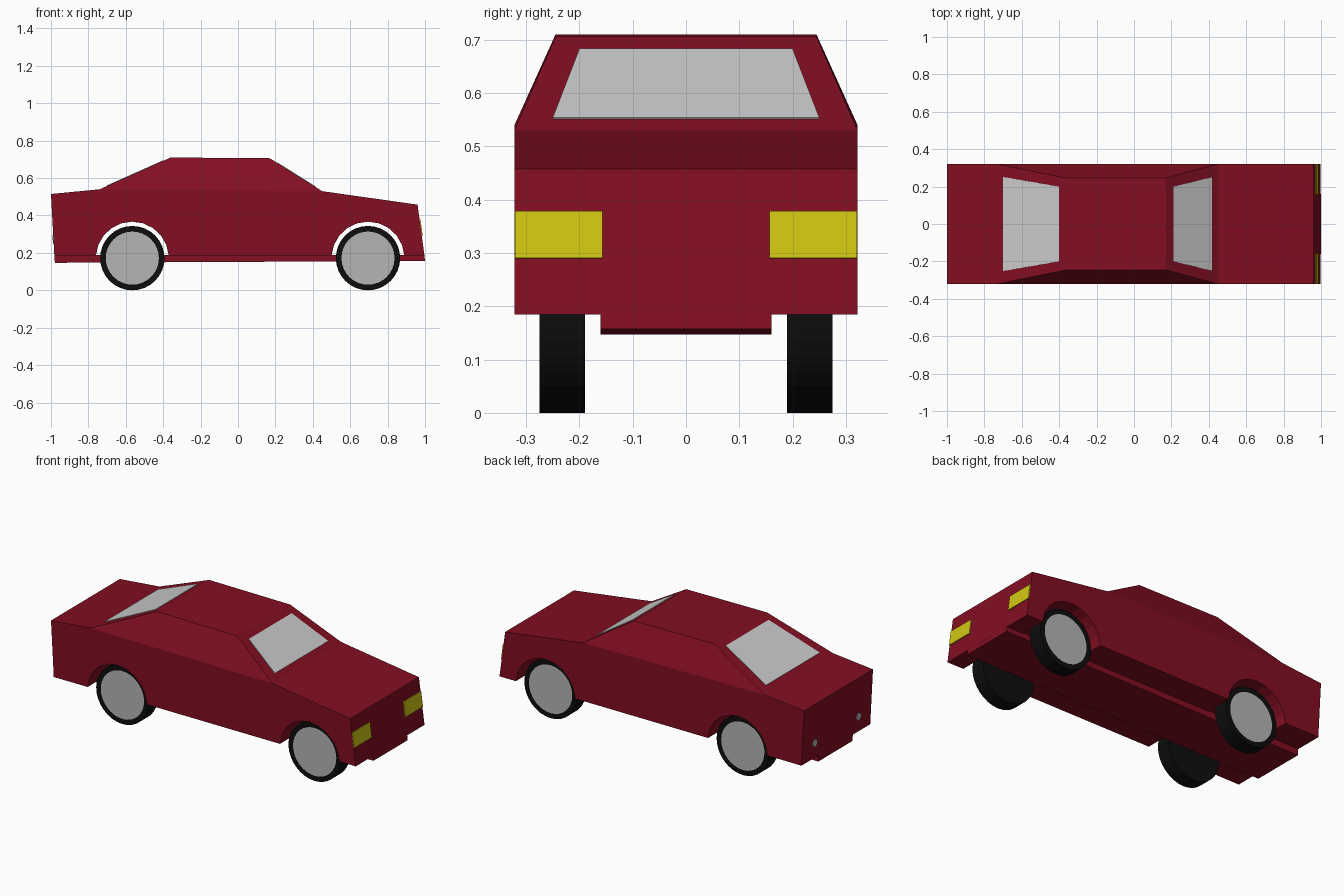
import bpy, bmesh, math
from mathutils import Vector

if "Cube" in bpy.data.objects:
    bpy.data.objects.remove(bpy.data.objects["Cube"])


def material(name, rgb):
    m = bpy.data.materials.new(name)
    m.diffuse_color = (*rgb, 1)
    m.use_nodes = True
    m.node_tree.nodes["Principled BSDF"].inputs["Base Color"].default_value = m.diffuse_color
    return m


RED = material("dark red paint", (0.225, 0.0045, 0.0152))
GLASS = material("light grey glass", (0.6, 0.6, 0.6))
HUB = material("mid grey metal", (0.46, 0.46, 0.46))
YELLOW = material("yellow lamp", (0.64, 0.57, 0.006))
BLACK = material("black rubber", (0.004, 0.004, 0.004))


def finish(bm, name, *mats):
    bmesh.ops.recalc_face_normals(bm, faces=bm.faces)
    me = bpy.data.meshes.new(name)
    bm.to_mesh(me)
    bm.free()
    for m in mats:
        me.materials.append(m)
    ob = bpy.data.objects.new(name, me)
    bpy.context.collection.objects.link(ob)
    return ob


def plate(name, pts, normal, mat, thick=0.005):
    """Thin slab standing proud of the body surface."""
    n = Vector(normal).normalized()
    bm = bmesh.new()
    lo = [bm.verts.new(Vector(p) - n * 0.002) for p in pts]
    hi = [bm.verts.new(Vector(p) + n * thick) for p in pts]
    bm.faces.new(lo)
    bm.faces.new(hi)
    for i in range(len(pts)):
        j = (i + 1) % len(pts)
        bm.faces.new((lo[i], lo[j], hi[j], hi[i]))
    return finish(bm, name, mat)


W, ROOF_W = 0.322, 0.245
WHEEL_X, WHEEL_R, ARCH_R = (0.695, -0.565), 0.172, 0.195

# Body shell: side profile with wheel arches, cabin tapering to the roof
profile = [(-0.982, 0.185), (-1, 0.515), (-0.74, 0.54), (-0.36, 0.71),
           (0.17, 0.706), (0.45, 0.53), (0.96, 0.458), (0.997, 0.185)]
for cx in WHEEL_X:
    for i in range(11):
        a = math.radians(4 + 172 * i / 10)
        profile.append((cx + ARCH_R * math.cos(a), WHEEL_R + ARCH_R * math.sin(a)))
bm = bmesh.new()
sides = []
for s in (1, -1):
    vs = [bm.verts.new((x, s * (ROOF_W if z > 0.6 else W), z)) for x, z in profile]
    bm.faces.new(vs[2:6])
    bm.faces.new(vs[:3] + vs[5:])
    sides.append(vs)
for i in range(len(profile)):
    j = (i + 1) % len(profile)
    bm.faces.new((sides[0][i], sides[0][j], sides[1][j], sides[1][i]))
finish(bm, "body_shell", RED)

# Floor plank running the length of the underside
bm = bmesh.new()
plank = [(-0.979, 0.147), (-0.982, 0.19), (0.996, 0.19), (1.0, 0.157)]
f = bm.faces.new([bm.verts.new((x, -0.16, z)) for x, z in plank])
ext = bmesh.ops.extrude_face_region(bm, geom=[f])
bmesh.ops.translate(bm, vec=(0, 0.32, 0),
                    verts=[v for v in ext["geom"] if isinstance(v, bmesh.types.BMVert)])
finish(bm, "floor", RED)

# Windscreen and rear window
plate("windscreen", [(0.21, -0.2, 0.681), (0.415, -0.25, 0.552),
                     (0.415, 0.25, 0.552), (0.21, 0.2, 0.681)], (0.176, 0, 0.28), GLASS, 0.003)
plate("rear_window", [(-0.40, -0.2, 0.692), (-0.70, -0.252, 0.558),
                      (-0.70, 0.252, 0.558), (-0.40, 0.2, 0.692)], (-0.17, 0, 0.38), GLASS, 0.003)


def front_x(z):
    return 0.96 + (0.458 - z) * 0.1355


def rear_x(z):
    return -1 + (0.515 - z) * 0.0545


# Headlights and round rear lamps
for s, side in ((1, "left"), (-1, "right")):
    plate(side + "_headlight",
          [(front_x(z), s * y, z) for y, z in
           ((0.157, 0.29), (0.321, 0.29), (0.321, 0.378), (0.157, 0.378))],
          (1, 0, 0.1355), YELLOW)
    ring = [math.tau * k / 12 for k in range(12)]
    plate(side + "_rear_lamp",
          [(rear_x(0.275 + 0.022 * math.sin(a)), s * 0.205 + 0.022 * math.cos(a),
            0.275 + 0.022 * math.sin(a)) for a in ring], (-1, 0, -0.0545), HUB, 0.004)

# Wheels: tyre cylinder with an inset hub on the outer face
for cx, end in zip(WHEEL_X, ("front", "rear")):
    for s, side in ((1, "left"), (-1, "right")):
        bm = bmesh.new()
        bmesh.ops.create_cone(bm, cap_ends=True, segments=32, radius1=WHEEL_R,
                              radius2=WHEEL_R, depth=0.085)
        cap = max(bm.faces, key=lambda f: f.calc_center_median().z)
        bmesh.ops.inset_region(bm, faces=[cap], thickness=0.03)
        cap.material_index = 1
        ob = finish(bm, f"{end}_{side}_wheel", BLACK, HUB)
        ob.location = (cx, s * 0.2325, WHEEL_R)
        ob.rotation_euler = (-s * math.pi / 2, 0, 0)
